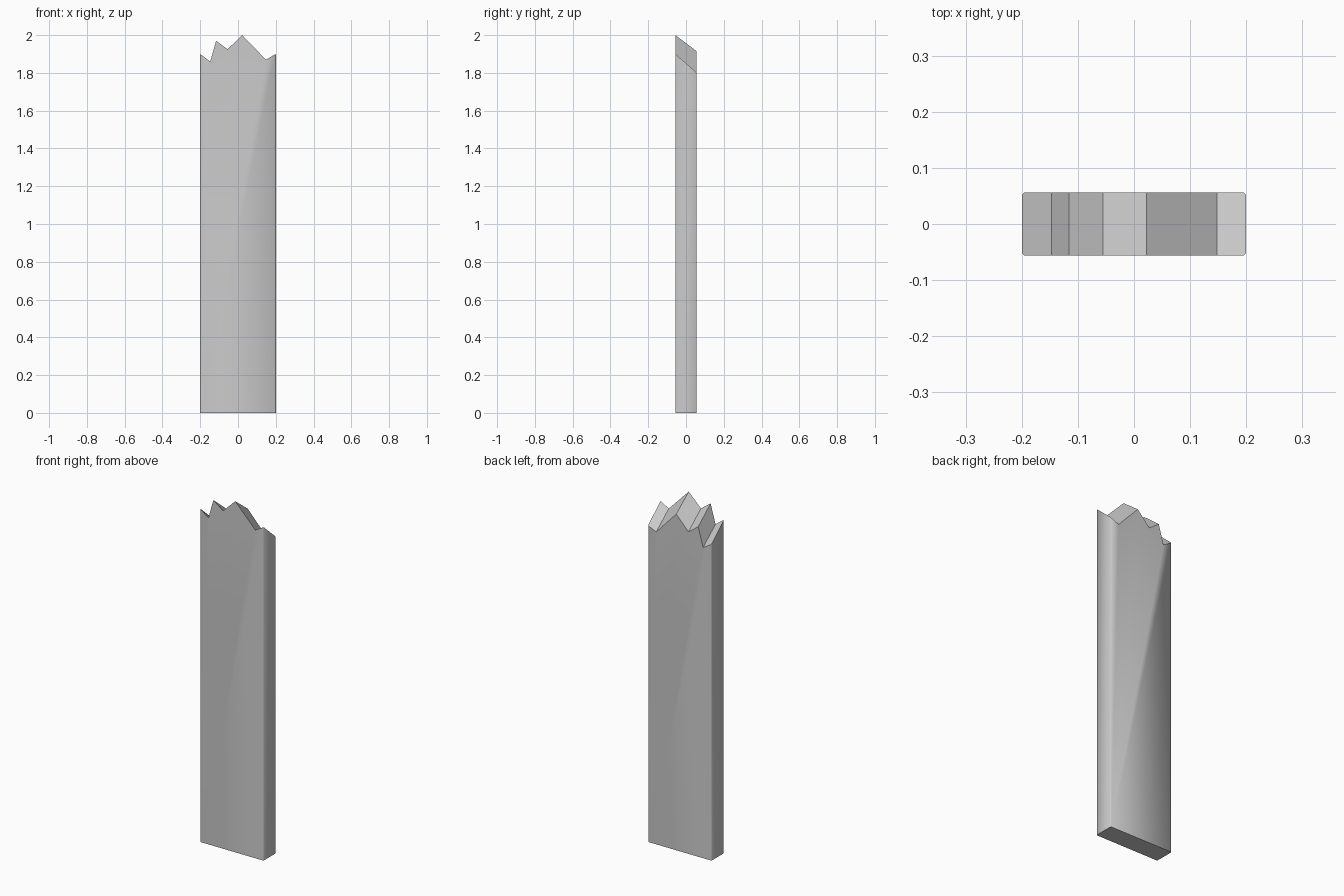
import bpy, bmesh, math

if "Cube" in bpy.data.objects:
    bpy.data.objects.remove(bpy.data.objects["Cube"])

HALF_W, HALF_D = 0.20, 0.056

# Splintered top edge, left to right: x, front height, drop towards the back
jagged = [(-0.20, 1.90, 0.098), (-0.147, 1.86, 0.09), (-0.116, 1.97, 0.09),
          (-0.055, 1.925, 0.09), (0.022, 2.0, 0.085), (0.148, 1.87, 0.09),
          (0.20, 1.90, 0.098)]

bm = bmesh.new()


def outline(y, back):
    pts = [(HALF_W, 0), (-HALF_W, 0)] + [(x, z - drop * back) for x, z, drop in jagged]
    return [bm.verts.new((x, y, z)) for x, z in pts]


# Plank body: front and back outlines bridged by side strips
front = outline(-HALF_D, 0)
back = outline(HALF_D, 1)
bm.faces.new(front)
bm.faces.new(list(reversed(back)))
n = len(front)
for i in range(n):
    j = (i + 1) % n
    bm.faces.new((front[i], back[i], back[j], front[j]))
bmesh.ops.recalc_face_normals(bm, faces=bm.faces)

# Slightly worn vertical corners
corners = [e for e in bm.edges
           if abs(e.verts[0].co.z - e.verts[1].co.z) > 1]
bmesh.ops.bevel(bm, geom=corners, offset=0.004, segments=1,
                profile=0.5, affect='EDGES')

mesh = bpy.data.meshes.new("broken_plank")
bm.to_mesh(mesh)
bm.free()
plank = bpy.data.objects.new("broken_plank", mesh)
bpy.context.collection.objects.link(plank)

# Soft corners, crisp splinters
bpy.context.view_layer.objects.active = plank
plank.select_set(True)
bpy.ops.object.shade_smooth_by_angle(angle=math.radians(50))
